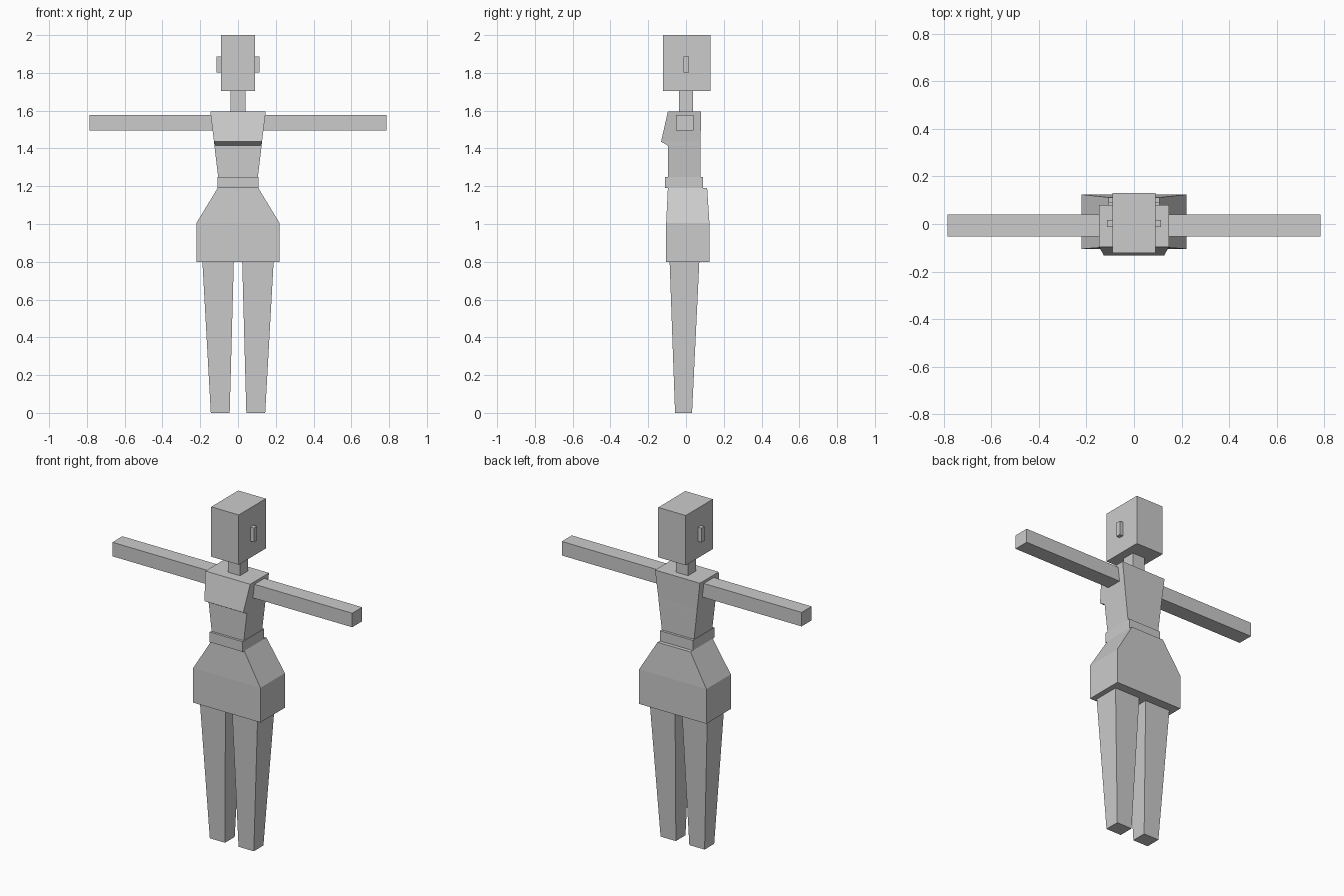
import bpy
import bmesh

cube = bpy.data.objects.get("Cube")
if cube:
    bpy.data.objects.remove(cube, do_unlink=True)

grey = bpy.data.materials.new("plain_grey")
grey.use_nodes = True
COLOUR = (0.6, 0.6, 0.6, 1)
grey.diffuse_color = COLOUR
grey.node_tree.nodes["Principled BSDF"].inputs["Base Color"].default_value = COLOUR


def stack(name, sections):
    """Closed solid through rectangles (z, x0, x1, y0, y1), bottom to top."""
    bm = bmesh.new()
    rings = [[bm.verts.new(p) for p in
              ((x0, y0, z), (x1, y0, z), (x1, y1, z), (x0, y1, z))]
             for z, x0, x1, y0, y1 in sections]
    bm.faces.new(rings[0][::-1])
    bm.faces.new(rings[-1])
    for low, high in zip(rings, rings[1:]):
        for i in range(4):
            j = (i + 1) % 4
            bm.faces.new((low[i], low[j], high[j], high[i]))
    bmesh.ops.recalc_face_normals(bm, faces=bm.faces)
    mesh = bpy.data.meshes.new(name)
    bm.to_mesh(mesh)
    bm.free()
    mesh.materials.append(grey)
    obj = bpy.data.objects.new(name, mesh)
    bpy.context.collection.objects.link(obj)


def centred(name, sections):
    stack(name, [(z, -w, w, y0, y1) for z, w, y0, y1 in sections])


def pair(name, sections):
    """Left part as given, right part mirrored."""
    stack("left_" + name, sections)
    stack("right_" + name, [(z, -x1, -x0, y0, y1) for z, x0, x1, y0, y1 in sections])


# Head and neck
centred("head", [(1.705, 0.09, -0.122, 0.131), (2.0, 0.09, -0.122, 0.131)])
centred("neck", [(1.59, 0.04, -0.038, 0.038), (1.71, 0.04, -0.038, 0.038)])
pair("ear", [(1.803, 0.085, 0.113, -0.012, 0.016), (1.887, 0.085, 0.113, -0.012, 0.016)])

# Torso with the chest stepping forward
centred("torso", [(1.19, 0.098, -0.096, 0.075), (1.415, 0.125, -0.096, 0.077),
                  (1.436, 0.127, -0.132, 0.077), (1.595, 0.147, -0.096, 0.08)])
centred("belt", [(1.19, 0.108, -0.11, 0.09), (1.25, 0.108, -0.11, 0.09)])

# Skirt flaring to a straight hem
centred("skirt", [(0.8, 0.22, -0.105, 0.124), (1.005, 0.22, -0.105, 0.124),
                  (1.19, 0.108, -0.096, 0.112)])

# Limbs
pair("arm", [(1.495, 0.135, 0.785, -0.053, 0.04), (1.578, 0.135, 0.785, -0.053, 0.04)])
pair("leg", [(0.0, 0.044, 0.144, -0.058, 0.032), (0.81, 0.022, 0.189, -0.087, 0.071)])
